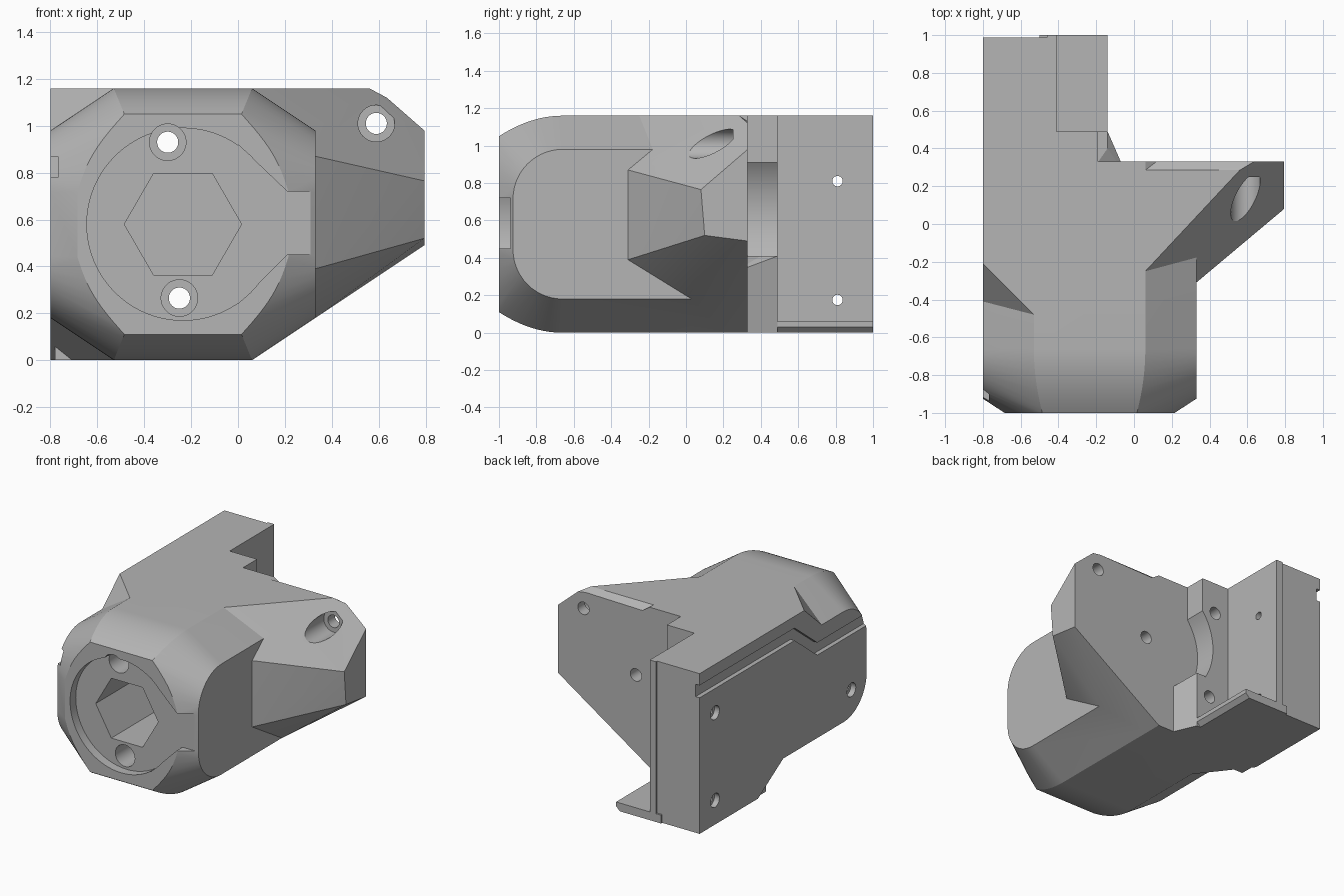
import bpy, bmesh, math
from mathutils import Vector, Matrix

cube = bpy.data.objects.get("Cube")
if cube:
    bpy.data.objects.remove(cube, do_unlink=True)

grey = bpy.data.materials.new("plain_grey")
grey.use_nodes = True
grey.diffuse_color = (0.46, 0.46, 0.46, 1)
grey.node_tree.nodes["Principled BSDF"].inputs["Base Color"].default_value = (0.46, 0.46, 0.46, 1)


def finish(name, bm):
    bmesh.ops.recalc_face_normals(bm, faces=bm.faces)
    mesh = bpy.data.meshes.new(name)
    bm.to_mesh(mesh)
    bm.free()
    mesh.materials.append(grey)
    obj = bpy.data.objects.new(name, mesh)
    bpy.context.collection.objects.link(obj)
    return obj


def hull(name, points):
    bm = bmesh.new()
    for p in points:
        bm.verts.new(p)
    bmesh.ops.remove_doubles(bm, verts=bm.verts, dist=0.0005)
    res = bmesh.ops.convex_hull(bm, input=bm.verts)
    loose = {g for g in res["geom_interior"] + res["geom_unused"] if isinstance(g, bmesh.types.BMVert)}
    bmesh.ops.delete(bm, geom=[v for v in loose if v.is_valid], context="VERTS")
    bmesh.ops.dissolve_limit(bm, angle_limit=0.01, verts=bm.verts, edges=bm.edges)
    return finish(name, bm)


def box(name, x0, x1, y0, y1, z0, z1):
    return hull(name, [(x, y, z) for x in (x0, x1) for y in (y0, y1) for z in (z0, z1)])


def prism(name, outline, a, b, axis):
    """Extrude an outline: (x, z) along y, (y, z) along x, or (x, y) along z."""
    place = {"x": lambda p, t: (t, p[0], p[1]),
             "y": lambda p, t: (p[0], t, p[1]),
             "z": lambda p, t: (p[0], p[1], t)}[axis]
    bm = bmesh.new()
    near = [bm.verts.new(place(p, a)) for p in outline]
    far = [bm.verts.new(place(p, b)) for p in outline]
    bm.faces.new(near)
    bm.faces.new(far)
    for i in range(len(near)):
        j = (i + 1) % len(near)
        bm.faces.new((near[i], near[j], far[j], far[i]))
    return finish(name, bm)


def ring(cx, cz, r, n=48):
    return [(cx + r * math.cos(2 * math.pi * i / n), cz + r * math.sin(2 * math.pi * i / n)) for i in range(n)]


def combine(target, other, operation):
    mod = target.modifiers.new("join", "BOOLEAN")
    mod.operation = operation
    mod.solver = "EXACT"
    mod.object = other
    bpy.context.view_layer.update()
    mesh = bpy.data.meshes.new_from_object(target.evaluated_get(bpy.context.evaluated_depsgraph_get()))
    target.modifiers.clear()
    target.data = mesh
    bpy.data.objects.remove(other, do_unlink=True)


# Rounded nose: one quarter of outline points, mirrored in x and z
MX, MZ, H = -0.235, 0.58, 1.16
quarter = [(0.06, 0.33, H), (0.33, 0.33, 0.98)]
steps = 14
for i in range(steps + 1):
    s = i / steps
    a = s * math.pi / 2
    quarter.append((0.06 - 0.045 * s * s, -0.66 - 0.34 * s, H - 0.11 * s * s))
    quarter.append((0.33, -0.66 - 0.265 * math.sin(a), 0.715 + 0.265 * math.cos(a)))
    quarter.append((0.015 + 0.2 * s + 0.03 * math.sin(2 * a), -1, 1.05 - 0.33 * s))
nose = [(MX + sx * (x - MX), y, MZ + sz * (z - MZ))
        for x, y, z in quarter for sx in (1, -1) for sz in (1, -1)]
housing = hull("housing", nose)

# Squared left flank with slanted ends
left_flank = hull("left_flank", [
    (-0.8, -0.21, H), (-0.53, -0.48, H), (-0.8, -0.41, 0.98),
    (-0.8, 0.32, 0), (-0.53, -0.03, 0), (-0.8, 0.03, 0.18),
    (-0.8, 0.49, 0), (-0.8, 0.49, H), (-0.3, 0.49, 0), (-0.3, 0.49, H),
    (-0.3, -0.03, 0), (-0.3, -0.48, H)])
combine(housing, left_flank, "UNION")

# Side wing with faceted gusset
wing = hull("wing", [
    (0.06, -0.25, H), (0.56, 0.285, H), (0.06, 0.285, H), (0.06, 0.33, 1.12),
    (0.57, 0.33, 1.13), (0.635, 0.33, 1.12), (0.795, 0.33, 0.98),
    (0.33, -0.31, 0.87), (0.33, -0.31, 0.39), (0.795, 0.08, 0.765), (0.795, 0.1, 0.52),
    (0.795, 0.33, 0.49), (0.33, 0.03, 0.18), (0.06, 0.33, 0), (0.06, 0.2, 0)])
combine(housing, wing, "UNION")

# Rear step, wall, lip and bottom shelf
combine(housing, box("rear_step", -0.78, -0.19, 0.2, 0.49, 0, H), "UNION")
recess = prism("round_recess", ring(0.17, 0.64, 0.45, 96), 0.33, 0.6, "y")
combine(housing, recess, "DIFFERENCE")
combine(housing, box("rear_wall", -0.8, -0.41, 0.45, 0.987, 0, H), "UNION")
combine(housing, box("rear_lip", -0.46, -0.41, 0.9, 1, 0, H), "UNION")
shelf = prism("shelf", [(-0.5, 0), (-0.17, 0), (-0.14, 0.03), (-0.14, 0.06), (-0.5, 0.06)], 0.3, 1, "y")
combine(housing, shelf, "UNION")
post = hull("post", [(x, y, z) for x, y, h in (
    (-0.21, 0.3, 0.41), (-0.21, 0.49, 0.41), (-0.14, 0.49, 0.41), (-0.14, 0.4, 0.41),
    (-0.07, 0.33, 0.35), (-0.07, 0.3, 0.35)) for z in (0, h)])
combine(housing, post, "UNION")

# Front socket: round pocket, side slot and hexagonal bore
combine(housing, prism("pocket", ring(MX, MZ, 0.41, 96), -1.1, -0.935, "y"), "DIFFERENCE")
slot = prism("slot", [(0.0, 0.92), (0.21, 0.72), (0.31, 0.72), (0.31, 0.45), (0.21, 0.45), (0.0, 0.24)],
             -1.1, -0.935, "y")
combine(housing, slot, "DIFFERENCE")
combine(housing, prism("hex_bore", ring(MX, MZ, 0.25, 6), -1.1, -0.3, "y"), "DIFFERENCE")

# Screw holes along y with counterbores
for x, z, floor in ((-0.3, 0.93, 0.3), (-0.25, 0.265, 0.3), (0.59, 1.01, 0.25)):
    start = -0.3 if x > 0 else -1.1
    combine(housing, prism("counterbore", ring(x, z, 0.078), start, floor, "y"), "DIFFERENCE")
    combine(housing, prism("screw_hole", ring(x, z, 0.045), floor - 0.05, 0.6, "y"), "DIFFERENCE")
combine(housing, prism("axle_hole", ring(0.17, 0.64, 0.045), 0.1, 0.5, "y"), "DIFFERENCE")

# Cross holes through the wall and into the left flank
for y, z, end in ((0.81, 0.81, -0.3), (0.81, 0.175, -0.3), (-0.75, 0.38, -0.72)):
    combine(housing, prism("cross_hole", ring(y, z, 0.028, 32), -0.9, end, "x"), "DIFFERENCE")
    combine(housing, prism("cross_sink", ring(y, z, 0.05, 32), -0.9, -0.76, "x"), "DIFFERENCE")

# Stepped cable groove on the left flank
path = [(1.1, 1.03), (-0.1, 1.03), (-0.36, 0.825), (-1.1, 0.825)]
outline = [(y, z + 0.045) for y, z in path] + [(y, z - 0.045) for y, z in reversed(path)]
combine(housing, prism("cable_groove", outline, -0.9, -0.768, "x"), "DIFFERENCE")

# Smooth curved faces, keep edges sharp
bpy.ops.object.select_all(action="DESELECT")
housing.select_set(True)
bpy.context.view_layer.objects.active = housing
bpy.ops.object.shade_smooth_by_angle(angle=math.radians(20))
